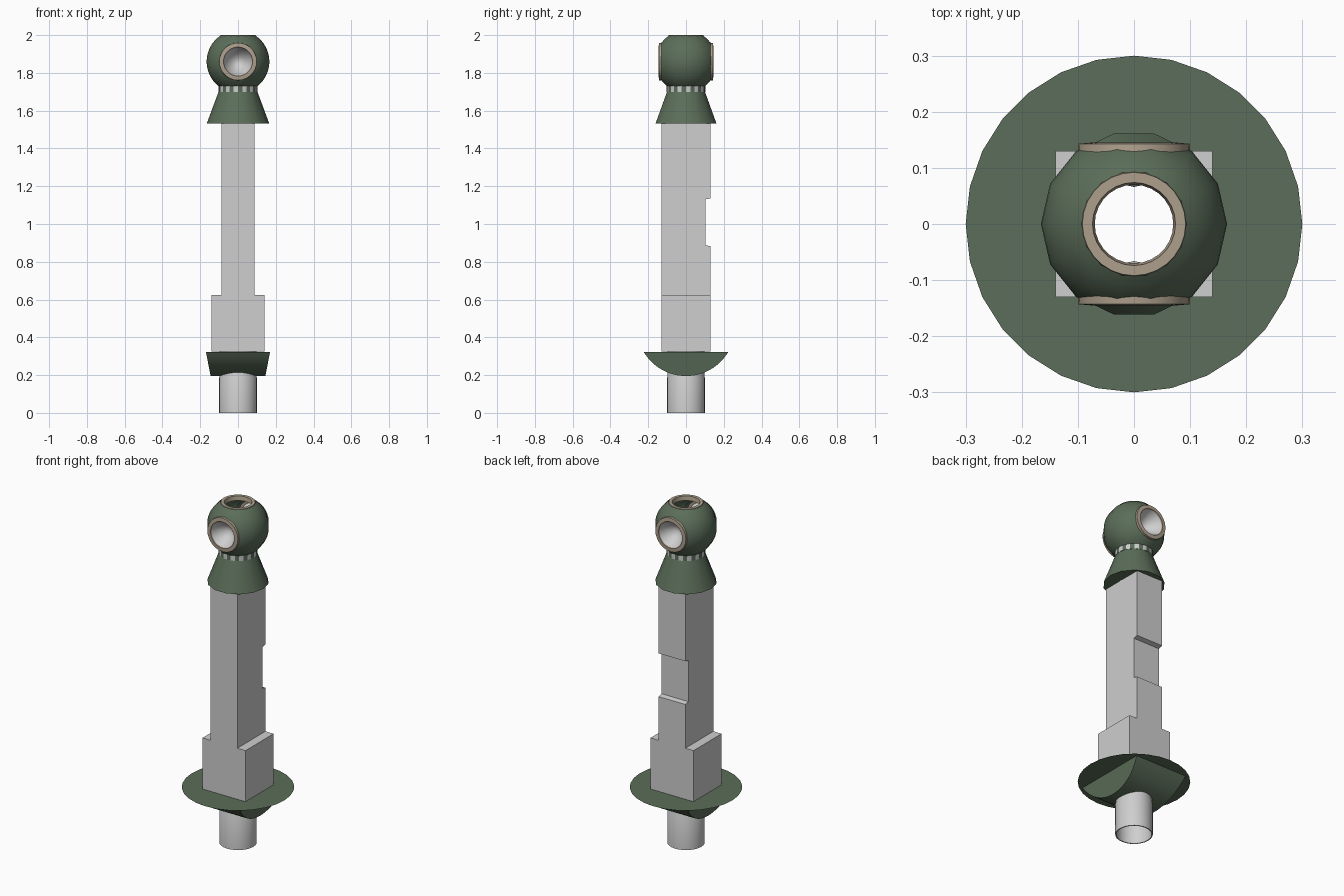
import bpy, bmesh, math
from mathutils import Matrix, Vector

if "Cube" in bpy.data.objects:
    bpy.data.objects.remove(bpy.data.objects["Cube"])


def material(name, rgb):
    m = bpy.data.materials.new(name)
    m.diffuse_color = (*rgb, 1)
    m.use_nodes = True
    m.node_tree.nodes["Principled BSDF"].inputs["Base Color"].default_value = m.diffuse_color
    return m


GREEN = material("dark green", (0.105, 0.155, 0.1))
GREY = material("light grey", (0.62, 0.62, 0.62))
TAN = material("warm tan", (0.42, 0.35, 0.265))


def finish(bm, name, mats, smooth=True):
    me = bpy.data.meshes.new(name)
    bm.to_mesh(me)
    bm.free()
    ob = bpy.data.objects.new(name, me)
    bpy.context.collection.objects.link(ob)
    for m in mats:
        me.materials.append(m)
    if smooth:
        bpy.ops.object.select_all(action='DESELECT')
        ob.select_set(True)
        bpy.context.view_layer.objects.active = ob
        bpy.ops.object.shade_smooth_by_angle(angle=math.radians(35))
    return ob


def lathe(name, profile, segs, mats, matrix=None, rule=None, cuts=()):
    """Spin an open (radius, height) profile; rule(ring, segment) picks the material."""
    bm = bmesh.new()
    rows = []
    for r, z in profile:
        rows.append([bm.verts.new((r * math.cos(2 * math.pi * i / segs),
                                   r * math.sin(2 * math.pi * i / segs), z)) for i in range(segs)])
    for k in range(len(rows) - 1):
        for i in range(segs):
            j = (i + 1) % segs
            f = bm.faces.new((rows[k][i], rows[k][j], rows[k + 1][j], rows[k + 1][i]))
            f.material_index = rule(k, i) if rule else 0
    bmesh.ops.remove_doubles(bm, verts=bm.verts, dist=1e-5)
    for co, no in cuts:
        bmesh.ops.bisect_plane(bm, geom=bm.verts[:] + bm.edges[:] + bm.faces[:],
                               plane_co=co, plane_no=no, clear_outer=True)
    if matrix:
        bm.transform(matrix)
    return finish(bm, name, mats)


def extrude(name, profile, axis, half, mats, drop=(), taper=None, smooth=False):
    """Extrude a 2D profile along x or y, leaving out the listed side faces."""
    bm = bmesh.new()
    ends = []
    for s in (-1, 1):
        row = []
        for a, z in profile:
            h = s * (taper(z) if taper else half)
            row.append(bm.verts.new((h, a, z) if axis == 'x' else (a, h, z)))
        ends.append(row)
    n = len(profile)
    bm.faces.new(ends[0])
    bm.faces.new(ends[1][::-1])
    for i in range(n):
        if i not in drop:
            j = (i + 1) % n
            bm.faces.new((ends[0][j], ends[0][i], ends[1][i], ends[1][j]))
    bmesh.ops.recalc_face_normals(bm, faces=bm.faces)
    return finish(bm, name, mats, smooth)


# bottom pipe, open, with a slightly narrower collar going into the base
lathe("base_pipe", [(0.094, 0.325), (0.094, 0.0), (0.1, 0.0), (0.1, 0.185),
                    (0.098, 0.19), (0.098, 0.325)], 28, [GREY])

# thin base flange
lathe("base_flange", [(0.3, 0.325), (0.095, 0.325)], 28, [GREEN])

# curved saddle below the flange, with the pipe opening cut through it
R = 0.26
A = math.asin(0.225 / R)
arc = [(R * math.sin(A * t / 12), 0.455 - R * math.cos(A * t / 12)) for t in range(-12, 13)]
saddle = extrude("base_saddle", [(y, min(z, 0.3235)) for y, z in arc], 'x', 0, [GREEN],
                 taper=lambda z: 0.145 + 0.025 * (z - 0.195) / 0.13, smooth=True)
bpy.ops.mesh.primitive_cylinder_add(vertices=28, radius=0.096, depth=0.6, location=(0, 0, 0.26))
cutter = bpy.context.object
cutter.hide_render = True
mod = saddle.modifiers.new("pipe_hole", 'BOOLEAN')
mod.operation = 'DIFFERENCE'
mod.solver = 'EXACT'
mod.object = cutter
bpy.context.view_layer.objects.active = saddle
bpy.ops.object.modifier_apply(modifier=mod.name)
bpy.data.objects.remove(cutter)

# wide lower block and notched shaft, both hollow
extrude("lower_block", [(-0.14, 0.325), (0.14, 0.325), (0.14, 0.625), (0.087, 0.625),
                        (-0.087, 0.625), (-0.14, 0.625)], 'y', 0.13, [GREY], drop=(0, 3))
extrude("shaft", [(-0.13, 0.625), (0.13, 0.625), (0.13, 0.882), (0.102, 0.888),
                  (0.102, 1.13), (0.13, 1.136), (0.13, 1.535), (-0.13, 1.535)],
        'x', 0.087, [GREY], drop=(0, 6))

# flared collar with closed underside
lathe("flared_collar", [(0.09, 1.533), (0.165, 1.533), (0.103, 1.7)], 14, [GREEN])

# neck band with alternating grey and green panels
lathe("neck_band", [(0.103, 1.7), (0.103, 1.732)], 28, [GREY, GREEN],
      rule=lambda k, i: i % 2)

# ball head, cut flat where the front and back ports sit
C, B = 1.86, 0.166
lo, hi = math.asin(-0.13 / B), math.asin(0.137 / B)
ball = [(B * math.cos(lo + (hi - lo) * t / 16), C + B * math.sin(lo + (hi - lo) * t / 16))
        for t in range(17)]
lathe("ball_head", ball, 14, [GREEN],
      cuts=[(Vector((0, s * 0.136, 0)), Vector((0, s, 0))) for s in (-1, 1)])

# top opening rim
lathe("top_rim", [(0.094, 1.99), (0.092, 2.0), (0.074, 2.0), (0.07, 1.975)], 28, [TAN])

# front and back ports: tan rim around a concave grey dish
port = [(0.1, 0.126), (0.099, 0.143), (0.077, 0.145), (0.075, 0.138),
        (0.06, 0.112), (0.04, 0.085), (0.018, 0.07), (0.0, 0.066)]
for name, ang in (("front_port", 90), ("back_port", -90)):
    lathe(name, port, 28, [TAN, GREY],
          matrix=Matrix.Translation((0, 0, C)) @ Matrix.Rotation(math.radians(ang), 4, 'X'),
          rule=lambda k, i: 1 if k >= 3 else 0)
